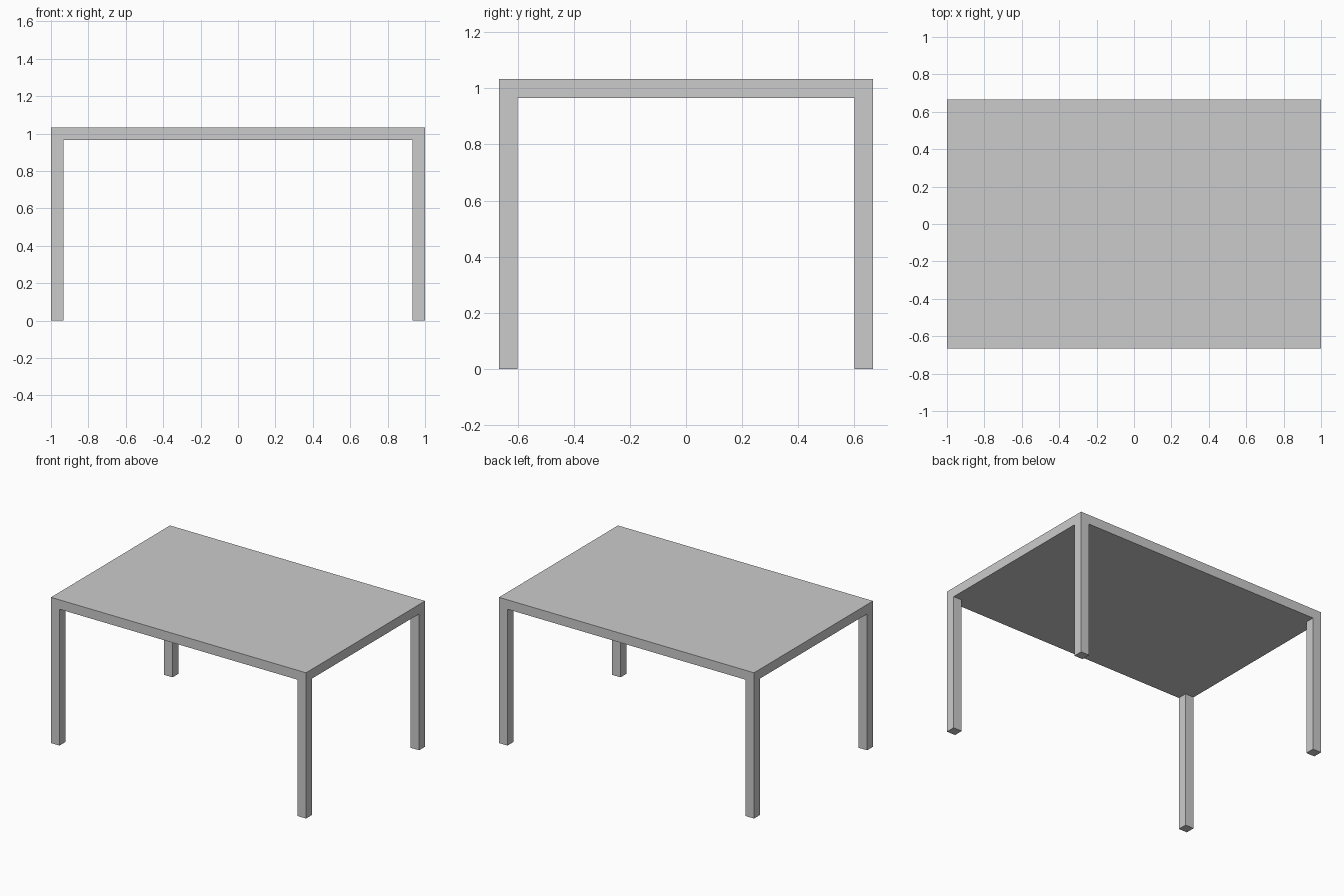
import bpy
import bmesh
from mathutils import Matrix

if "Cube" in bpy.data.objects:
    bpy.data.objects.remove(bpy.data.objects["Cube"])

LENGTH, WIDTH, HEIGHT = 2.0, 1.333, 1.033
T = 0.0667  # tabletop thickness and square leg width

# Tabletop slab
bm = bmesh.new()
bmesh.ops.create_cube(bm, size=1, matrix=Matrix.Translation((0, 0, HEIGHT - T / 2))
                      @ Matrix.Diagonal((LENGTH, WIDTH, T, 1)))

# Cut the underside into a grid so the corners match the leg section
for axis, half in ((0, LENGTH / 2 - T), (1, WIDTH / 2 - T)):
    for side in (-1, 1):
        co, no = [0, 0, 0], [0, 0, 0]
        co[axis], no[axis] = side * half, 1
        bottom = [f for f in bm.faces if f.normal.z < -0.9]
        edges = {e for f in bottom for e in f.edges}
        bmesh.ops.bisect_plane(bm, geom=bottom + list(edges), plane_co=co, plane_no=no)
        bm.normal_update()

# Legs pulled straight down from the four corners, flush with the top
corners = [f for f in bm.faces if f.normal.z < -0.9
           and abs(f.calc_center_median().x) > LENGTH / 2 - T
           and abs(f.calc_center_median().y) > WIDTH / 2 - T]
feet = bmesh.ops.extrude_discrete_faces(bm, faces=corners)["faces"]
for foot in feet:
    for v in foot.verts:
        v.co.z = 0

# Merge coplanar faces into clean panels
bmesh.ops.dissolve_limit(bm, angle_limit=0.01, verts=bm.verts[:], edges=bm.edges[:])
bmesh.ops.recalc_face_normals(bm, faces=bm.faces[:])

mesh = bpy.data.meshes.new("table")
bm.to_mesh(mesh)
bm.free()
bpy.context.collection.objects.link(bpy.data.objects.new("table", mesh))
